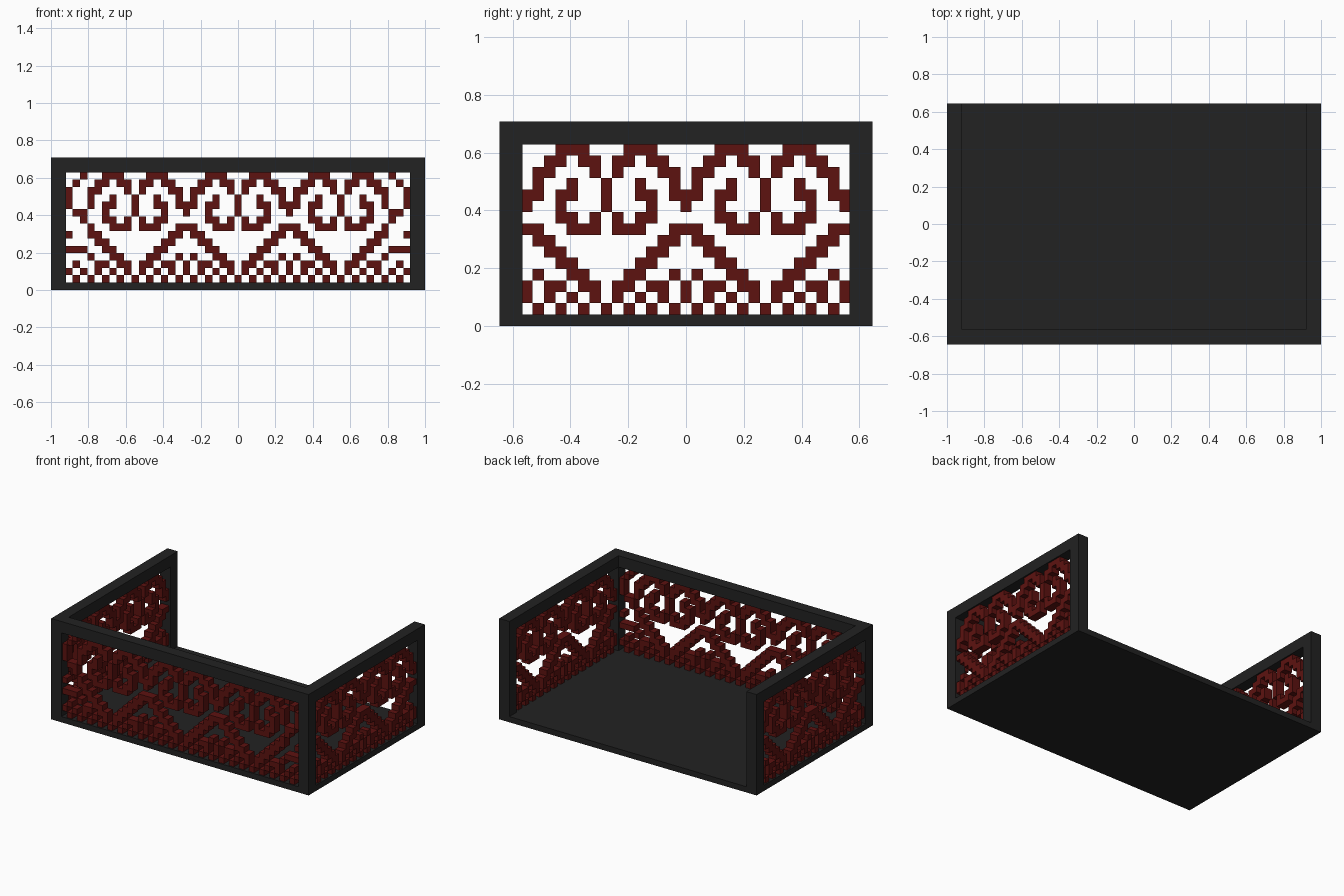
import bpy, bmesh
from mathutils import Matrix, Vector

if "Cube" in bpy.data.objects:
    bpy.data.objects.remove(bpy.data.objects["Cube"])

CELL = 0.0393      # size of one fretwork square
ROWS = 15
HX, HY, TOP = 1.0, 0.645, 0.708
POST, BASE = 0.08, 0.04
DEPTH = 0.06       # fretwork thickness, recessed inside the frame


def material(name, rgb):
    m = bpy.data.materials.new(name)
    m.diffuse_color = (*rgb, 1)
    m.use_nodes = True
    m.node_tree.nodes["Principled BSDF"].inputs["Base Color"].default_value = m.diffuse_color
    return m


BLACK = material("dark_frame", (0.016, 0.016, 0.016))
RED = material("deep_red", (0.11, 0.006, 0.005))


def add_box(bm, lo, hi):
    lo, hi = Vector(lo), Vector(hi)
    size = hi - lo
    mat = Matrix.Translation((lo + hi) / 2) @ Matrix.Diagonal((*size, 1))
    bmesh.ops.create_cube(bm, size=1, matrix=mat)


def finish(bm, name, mat):
    me = bpy.data.meshes.new(name)
    bm.to_mesh(me)
    bm.free()
    me.materials.append(mat)
    ob = bpy.data.objects.new(name, me)
    bpy.context.collection.objects.link(ob)
    return ob


def box(name, lo, hi, mat=BLACK):
    bm = bmesh.new()
    add_box(bm, lo, hi)
    return finish(bm, name, mat)


# Heart motif: per row (top first), filled columns counted from the heart's axis
HEART = ["234", "1245", "156", "036", "03467", "047", "134", "12367",
         "56", "45", "34", "236", "12457", "1357", "0246"]
# Outer ends of the long panel, where the motif runs past one heart
END = ["7", "8", "9", "9", "9", "78", "7", "", "9", "",
       "789", "", "8", "79", "8"]


def filled(row, col, hearts, half):
    axes = [14 * i - 7 * (hearts - 1) for i in range(hearts)]
    d = min(abs(col - a) for a in axes)
    outer = abs(col) > axes[-1] + 6
    if hearts == 3 and outer:
        return str(d) in END[row]
    return str(d) in HEART[row]


def fretwork(name, hearts, half, matrix):
    """Panel in local XZ, centred on x = 0, made of runs of squares."""
    bm = bmesh.new()
    for row in range(ROWS):
        z = BASE + (ROWS - 1 - row) * CELL
        col = -half
        while col <= half:
            start = col
            while col <= half and filled(row, col, hearts, half):
                col += 1
            if col > start:
                add_box(bm, ((start - 0.5) * CELL, -DEPTH / 2, z),
                        ((col - 0.5) * CELL, DEPTH / 2, z + CELL))
            else:
                col += 1
    bm.transform(matrix)
    return finish(bm, name, RED)


# Tray floor
box("floor", (-HX, -HY, 0), (HX, HY, BASE))

# Front frame: top rail between the corner posts
rail = TOP - POST
box("front_top_rail", (-HX + POST, -HY, rail), (HX - POST, -HY + POST, TOP))
fretwork("front_fretwork", 3, 23, Matrix.Translation((0, -HY + POST / 2, 0)))

# Side frames, mirrored left and right; the back stays open
for side, s in (("left", -1), ("right", 1)):
    x0, x1 = sorted((s * HX, s * (HX - POST)))
    box(side + "_front_post", (x0, -HY, BASE), (x1, -HY + POST, TOP))
    box(side + "_back_post", (x0, HY - POST, BASE), (x1, HY, TOP))
    box(side + "_top_rail", (x0, -HY + POST, rail), (x1, HY - POST, TOP))
    turn = Matrix.Rotation(1.5707963, 4, 'Z')
    fretwork(side + "_fretwork", 2, 14,
             Matrix.Translation(((x0 + x1) / 2, 0, 0)) @ turn)
